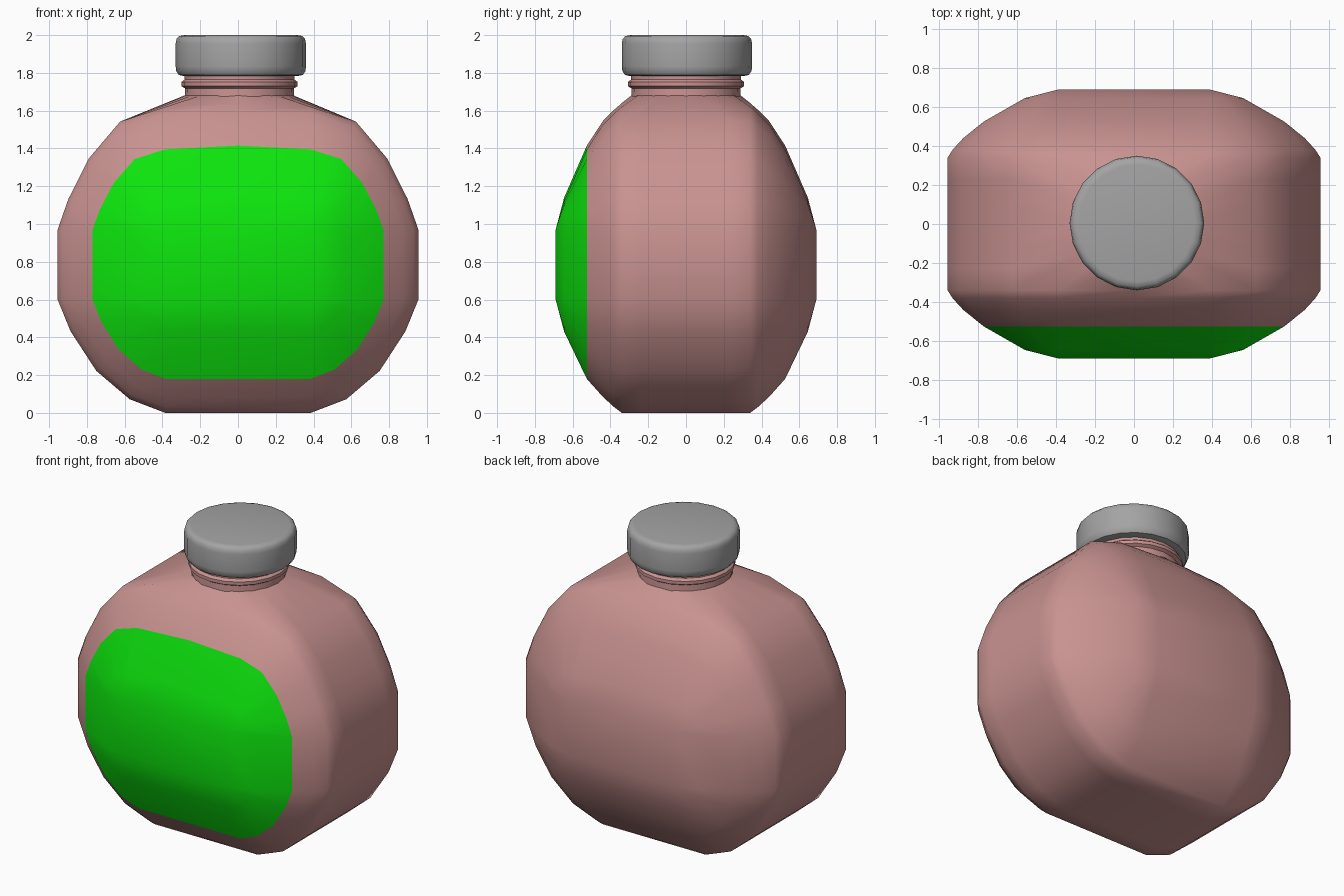
import bpy, bmesh, math

if "Cube" in bpy.data.objects:
    bpy.data.objects.remove(bpy.data.objects["Cube"])


def material(name, rgb):
    m = bpy.data.materials.new(name)
    m.diffuse_color = (*rgb, 1)
    m.use_nodes = True
    m.node_tree.nodes["Principled BSDF"].inputs["Base Color"].default_value = m.diffuse_color
    return m


def finish(bm, name, mat=None):
    bmesh.ops.remove_doubles(bm, verts=bm.verts, dist=0.0005)
    bmesh.ops.recalc_face_normals(bm, faces=bm.faces)
    me = bpy.data.meshes.new(name)
    bm.to_mesh(me)
    bm.free()
    ob = bpy.data.objects.new(name, me)
    bpy.context.collection.objects.link(ob)
    if mat:
        me.materials.append(mat)
    bpy.ops.object.select_all(action='DESELECT')
    bpy.context.view_layer.objects.active = ob
    ob.select_set(True)
    bpy.ops.object.shade_smooth_by_angle(angle=math.radians(40))
    return ob


# Rounded corner profiles of the upright cross-section, as fractions
LOW = [(0, 1), (.33, .88), (.64, .63), (.88, .28), (1, 0)]
HIGH = [(1, 0), (.9, .25), (.71, .58), (.42, .88), (0, 1)]
CORE = 0.385


def section(y, w, zb, zt):
    half = [(CORE + (w - CORE) * u, .6 - (.6 - zb) * v) for u, v in LOW]
    half += [(CORE + (w - CORE) * u, .97 + (zt - .97) * v) for u, v in HIGH]
    crown = [(0, zt + .02 * (zt > 1))]
    pts = half + crown + [(-x, z) for x, z in reversed(half)]
    return [(x, y, z) for x, z in pts]


def loft(bm, levels, open_top=False):
    rings = [[bm.verts.new(p) for p in section(*lv)] for lv in levels]
    n = len(rings[0])
    for a, b in zip(rings, rings[1:]):
        for i in range(n):
            q = (a[i], a[(i + 1) % n], b[(i + 1) % n], b[i])
            if open_top and all(abs(v.co.y) < .345 for v in q) and 8 <= i <= 11:
                continue
            bm.faces.new(q)
    return rings


# Depth stations: y, half width, bottom, top
BULGE = [(.69, CORE, .6, .97), (.645, .56, .43, 1.12), (.525, .77, .18, 1.395),
         (.44, .875, .085, 1.525), (.38, .93, .03, 1.585)]
MIDDLE = [(y, .955, 0, 1.62) for y in (.34, .23, .12, 0, -.12, -.23, -.34)]
FRONT = [(-y, w, b, t) for y, w, b, t in reversed(BULGE)]

pink = material("dusty_pink", (.58, .29, .28))
green = material("bright_green", (.004, .78, .004))
grey = material("cap_grey", (.37, .37, .37))

# Bottle body with shoulder blended into the round neck base
bm = bmesh.new()
rings = loft(bm, BULGE + MIDDLE + FRONT[:3], open_top=True)
bm.faces.new(rings[0])
mid = rings[len(BULGE):len(BULGE) + len(MIDDLE)]
rim = [v for r in (mid[0], mid[-1]) for v in r[8:13]]
rim += [r[k] for r in mid[1:-1] for k in (8, 12)]


def bearing(v):
    return (math.atan2(v.co.y, v.co.x) + .001) % math.tau


rim.sort(key=bearing)
N = len(rim)
base = []
for i, v in enumerate(rim):
    a = .35 * bearing(v) + .65 * math.tau * i / N
    base.append(bm.verts.new((.29 * math.cos(a) + .005, .29 * math.sin(a), 1.68)))
shoulder = []
for i in range(N):
    j = (i + 1) % N
    shoulder.append(bm.faces.new((rim[i], rim[j], base[j], base[i])))
bmesh.ops.triangulate(bm, faces=shoulder, quad_method='BEAUTY')
loose = [v for v in bm.verts if not v.link_faces]
bmesh.ops.delete(bm, geom=loose, context='VERTS')
finish(bm, "bottle_body", pink)

# Front label panel
bm = bmesh.new()
rings = loft(bm, FRONT[2:])
bm.faces.new(rings[-1])
finish(bm, "front_label", green)


def lathe(name, profile, cx, cy, mat=None, sides=20, capped=False):
    bm = bmesh.new()
    rings = [[bm.verts.new((cx + r * math.cos(math.tau * i / sides),
                            cy + r * math.sin(math.tau * i / sides), z))
              for i in range(sides)] for r, z in profile]
    for a, b in zip(rings, rings[1:]):
        for i in range(sides):
            j = (i + 1) % sides
            bm.faces.new((a[i], a[j], b[j], b[i]))
    if capped:
        bm.faces.new(rings[0])
        bm.faces.new(rings[-1])
    return finish(bm, name, mat)


# Threaded neck
lathe("neck", [(.29, 1.675), (.288, 1.718), (.308, 1.73), (.308, 1.752),
               (.29, 1.765), (.29, 1.80)], .008, 0, pink)

# Screw cap
lathe("screw_cap", [(.30, 1.783), (.328, 1.789), (.342, 1.81), (.345, 1.835),
                    (.345, 1.955), (.34, 1.98), (.326, 1.995), (.30, 2.0)],
      .015, .005, grey, capped=True)
